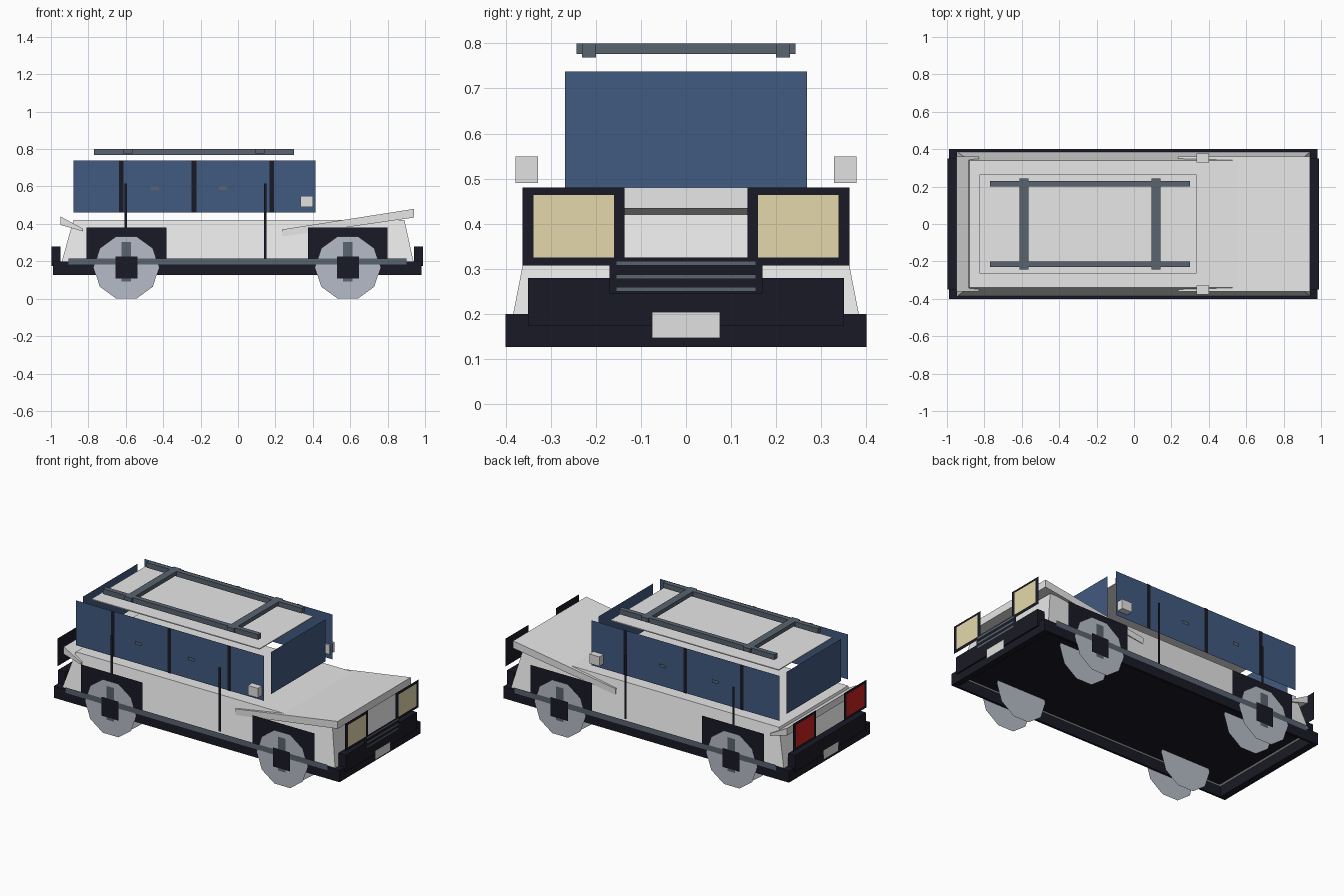
import bpy, bmesh, math

cube = bpy.data.objects.get("Cube")
if cube:
    bpy.data.objects.remove(cube, do_unlink=True)


def material(name, r, g, b):
    m = bpy.data.materials.new(name)
    m.use_nodes = True
    m.diffuse_color = (r, g, b, 1)
    m.node_tree.nodes["Principled BSDF"].inputs["Base Color"].default_value = (r, g, b, 1)
    return m


WHITE = material("body_white", 0.82, 0.82, 0.82)
SILVER = material("silver", 0.75, 0.75, 0.75)
DARK = material("dark_trim", 0.01, 0.01, 0.019)
BLUE = material("window_blue", 0.053, 0.1, 0.215)
GREY = material("steel_grey", 0.1, 0.125, 0.16)
WHEEL = material("wheel_grey", 0.47, 0.5, 0.57)
CREAM = material("headlight_cream", 0.77, 0.69, 0.41)
RED = material("taillight_red", 0.62, 0.015, 0.015)
SIDES = (("left", 1), ("right", -1))


def finish(name, bm, mat):
    me = bpy.data.meshes.new(name)
    bm.to_mesh(me)
    bm.free()
    me.materials.append(mat)
    ob = bpy.data.objects.new(name, me)
    bpy.context.collection.objects.link(ob)
    return ob


def box(name, mat, x, y, z):
    """Box from (min, max) ranges."""
    bm = bmesh.new()
    bmesh.ops.create_cube(bm, size=1)
    for v in bm.verts:
        for i, (lo, hi) in enumerate((x, y, z)):
            v.co[i] = lo if v.co[i] < 0 else hi
    return finish(name, bm, mat)


def around(c, size):
    return (c - size / 2, c + size / 2)


def sheet(name, mat, points, direction):
    """Single flat face whose normal points along the given direction."""
    bm = bmesh.new()
    f = bm.faces.new([bm.verts.new(p) for p in points])
    f.normal_update()
    if sum(a * b for a, b in zip(f.normal, direction)) < 0:
        f.normal_flip()
    return finish(name, bm, mat)


def corners(a, b):
    return [(a[0], b[0]), (a[1], b[0]), (a[1], b[1]), (a[0], b[1])]


def side_sheet(name, mat, outline, y):
    """Flat (x, z) outline on both flanks."""
    for tag, s in SIDES:
        sheet(f"{name}_{tag}", mat, [(px, s * y, pz) for px, pz in outline], (0, s, 0))


def side_plate(name, mat, x, z, y):
    side_sheet(name, mat, corners(x, z), y)


def end_plate(name, mat, x, y, z):
    sheet(name, mat, [(x, py, pz) for py, pz in corners(y, z)], (x, 0, 0))


def slab(name, mat, profile, half_width):
    """Side profile (x, z) extruded across the car."""
    bm = bmesh.new()
    f = bm.faces.new([bm.verts.new((x, -half_width, z)) for x, z in profile])
    r = bmesh.ops.extrude_face_region(bm, geom=[f])
    for v in r["geom"]:
        if isinstance(v, bmesh.types.BMVert):
            v.co.y = half_width
    bmesh.ops.recalc_face_normals(bm, faces=bm.faces)
    return finish(name, bm, mat)


# Open skirt ring, recessed underbody and bumpers
SKIRT_Z = (0.127, 0.2)
for tag, s in SIDES:
    box(f"side_skirt_{tag}", DARK, (-0.99, 0.98), around(s * 0.393, 0.014), SKIRT_Z)
box("front_skirt", DARK, (0.942, 0.98), (-0.386, 0.386), SKIRT_Z)
box("rear_skirt", DARK, (-0.99, -0.947), (-0.386, 0.386), SKIRT_Z)
sheet("underbody", DARK, [(x, y, 0.186) for x, y in corners((-0.925, 0.92), (-0.367, 0.367))],
      (0, 0, -1))
box("front_bumper", DARK, (0.94, 0.989), (-0.35, 0.35), (0.175, 0.28))
box("rear_bumper", DARK, (-0.996, -0.95), (-0.35, 0.35), (0.175, 0.28))

# Tapered lower body
body = box("body", WHITE, (-0.945, 0.94), (-0.385, 0.385), (0.19, 0.42))
for v in body.data.vertices:
    if v.co.z > 0.3:
        v.co.x = -0.88 if v.co.x < 0 else 0.89
        v.co.y = math.copysign(0.34, v.co.y)

# Sloping hood and tail lid
slab("hood", WHITE, [(0.235, 0.332), (0.94, 0.434), (0.94, 0.48), (0.235, 0.37)], 0.36)
slab("tail_lid", WHITE, [(-0.95, 0.395), (-0.83, 0.36), (-0.83, 0.375), (-0.95, 0.44)], 0.36)

# Cabin: window panels and roof panel
side_plate("side_window", BLUE, (-0.88, 0.415), (0.46, 0.74), 0.338)
end_plate("windshield", BLUE, 0.416, (-0.268, 0.268), (0.475, 0.737))
end_plate("rear_window", BLUE, -0.88, (-0.268, 0.268), (0.475, 0.737))
box("roof", WHITE, (-0.825, 0.335), (-0.265, 0.265), (0.73, 0.736))

# Window pillars, door handles and door seams
for i, x in enumerate((-0.625, -0.235, 0.18)):
    side_plate(f"pillar_{i}", DARK, around(x, 0.025), (0.46, 0.74), 0.342)
for i, x in enumerate((-0.445, -0.08)):
    side_plate(f"door_handle_{i}", GREY, around(x, 0.045), around(0.59, 0.02), 0.346)
for i, x in enumerate((-0.6, 0.145)):
    side_plate(f"door_seam_{i}", DARK, around(x, 0.014), (0.215, 0.615), 0.387)

# Sills, wheel arches and ten-sided wheel discs
side_plate("sill", GREY, (-0.905, 0.9), (0.182, 0.216), 0.405)
for end, x in (("rear", -0.597), ("front", 0.587)):
    side_plate(f"{end}_arch", DARK, around(x, 0.427), (0.19, 0.38), 0.391)
    rim = [(x + 0.175 * math.cos(math.tau * i / 10), 0.167 + 0.175 * math.sin(math.tau * i / 10))
           for i in range(10)]
    side_sheet(f"{end}_wheel_outer", WHEEL, rim, 0.402)
    side_sheet(f"{end}_wheel_inner", WHEEL, rim, 0.27)
    side_plate(f"{end}_spoke_upright", GREY, around(x, 0.052), around(0.197, 0.21), 0.407)
    side_plate(f"{end}_spoke_level", GREY, around(x, 0.21), around(0.199, 0.034), 0.407)
    side_plate(f"{end}_hub", DARK, around(x, 0.118), around(0.168, 0.118), 0.410)

# Lamps with square frames, and number plates
for end, x, out, lamp in (("front", 0.992, 1, CREAM), ("rear", -0.993, -1, RED)):
    for tag, s in SIDES:
        end_plate(f"{end}_lamp_frame_{tag}", DARK, x, around(s * 0.249, 0.226), (0.307, 0.48))
        end_plate(f"{end}_lamp_{tag}", lamp, x + out * 0.003,
                  around(s * 0.249, 0.178), (0.325, 0.464))
    end_plate(f"{end}_plate", SILVER, x + out * 0.007, (-0.075, 0.075), (0.147, 0.205))

# Grille with three bars
end_plate("grille", DARK, 0.993, (-0.17, 0.17), (0.245, 0.325))
for i, z in enumerate((0.255, 0.283, 0.313)):
    end_plate(f"grille_bar_{i}", GREY, 0.997, (-0.155, 0.155), around(z, 0.01))

# Mirrors and roof rack
for tag, s in SIDES:
    box(f"mirror_{tag}", SILVER, (0.333, 0.402), around(s * 0.353, 0.05), (0.49, 0.549))
    box(f"rack_rail_{tag}", GREY, (-0.77, 0.3), around(s * 0.215, 0.03), (0.768, 0.8))
for i, x in enumerate((-0.588, 0.117)):
    box(f"rack_crossbar_{i}", GREY, around(x, 0.048), (-0.243, 0.243), (0.776, 0.8))
